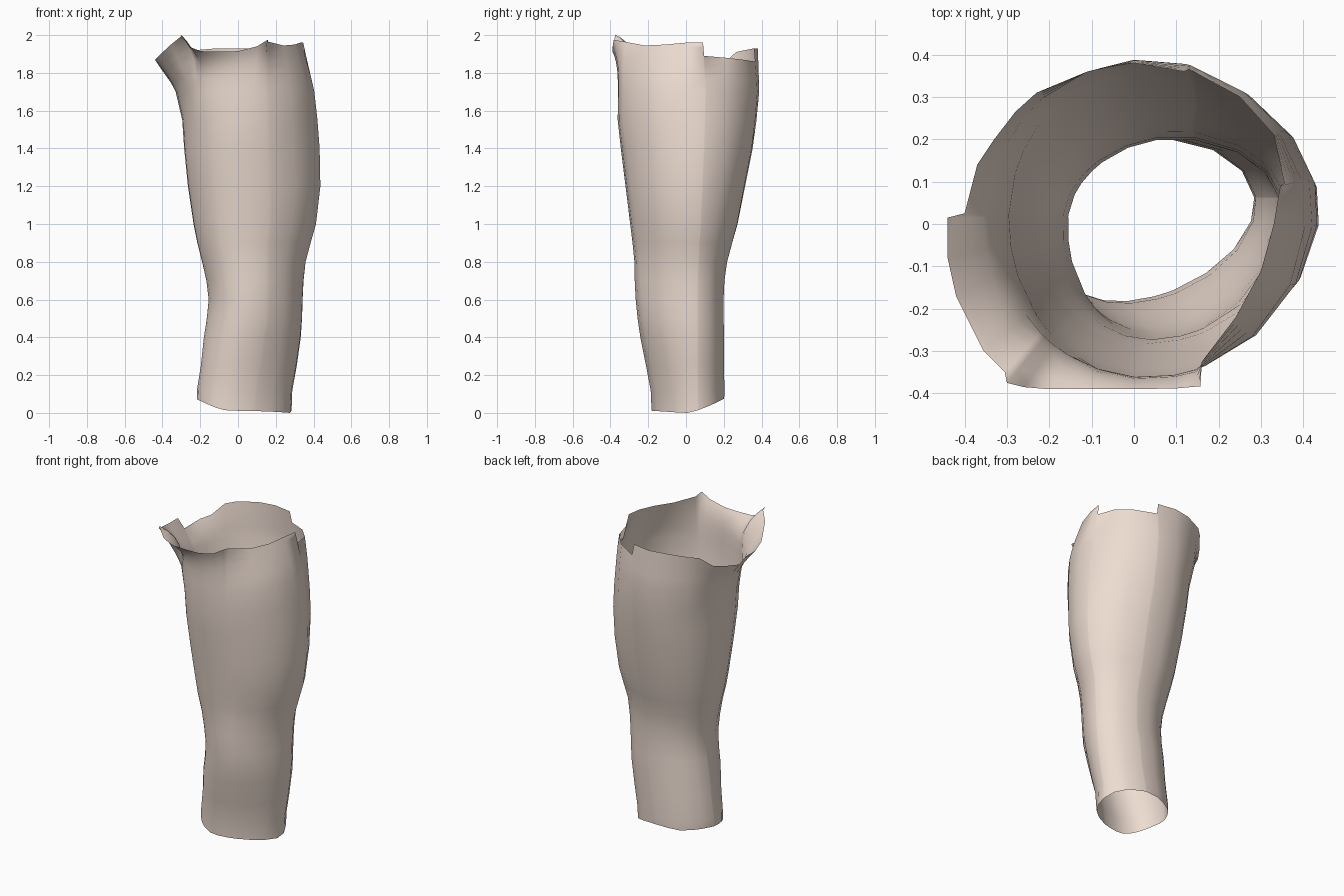
import bpy, bmesh, math

# Leg cross-sections: z, left x, right x, front y, back y, centre x, skew
RINGS = [
    (0.00, -0.215, 0.28, -0.18, 0.20, 0.00, 0.09),
    (0.12, -0.215, 0.285, -0.185, 0.203, 0.01, 0.08),
    (0.25, -0.195, 0.31, -0.21, 0.20, 0.03, 0.07),
    (0.40, -0.18, 0.332, -0.24, 0.203, 0.05, 0.06),
    (0.50, -0.165, 0.34, -0.255, 0.20, 0.07, 0.05),
    (0.60, -0.155, 0.343, -0.265, 0.20, 0.07, 0.05),
    (0.70, -0.167, 0.348, -0.27, 0.205, 0.07, 0.05),
    (0.80, -0.19, 0.36, -0.272, 0.22, 0.06, 0.04),
    (0.90, -0.215, 0.387, -0.282, 0.247, 0.05, 0.04),
    (1.00, -0.235, 0.415, -0.295, 0.275, 0.05, 0.03),
    (1.20, -0.265, 0.438, -0.32, 0.315, 0.04, 0.02),
    (1.40, -0.285, 0.434, -0.345, 0.355, 0.03, 0.02),
    (1.55, -0.295, 0.422, -0.362, 0.375, 0.03, 0.01),
    (1.70, -0.33, 0.405, -0.362, 0.389, 0.03, 0.00),
]
# Ragged top rim, counter-clockwise: x, y, z
RIM = [
    (.345, .09, 1.96), (.355, .096, 1.89), (.33, .21, 1.88), (.25, .30, 1.87),
    (.13, .365, 1.86), (.118, .36, 1.93), (0, .38, 1.93), (-.11, .36, 1.93),
    (-.23, .31, 1.92), (-.28, .265, 1.91), (-.33, .20, 1.85), (-.37, .14, 1.835),
    (-.40, .025, 1.81), (-.44, .015, 1.87), (-.44, -.08, 1.87), (-.42, -.17, 1.89),
    (-.355, -.30, 1.95), (-.305, -.35, 1.99), (-.30, -.375, 2.0), (-.26, -.385, 1.94),
    (-.20, -.39, 1.915), (-.10, -.39, 1.912), (0, -.39, 1.915), (.10, -.388, 1.94),
    (.157, -.383, 1.975), (.16, -.325, 1.965), (.24, -.22, 1.945), (.30, -.11, 1.95),
    (.33, 0, 1.96),
]
CY = 0.02


def section(ring, phi):
    z, xl, xr, yf, yb, cx, k = ring
    c, s = math.cos(phi), math.sin(phi)
    f = 1 + k * math.sin(2 * phi)
    x = cx + f * c * ((xr - cx) if c > 0 else (cx - xl))
    y = CY + f * s * ((yb - CY) if s > 0 else (CY - yf))
    return x, y, z


def angle(x, y):
    z, xl, xr, yf, yb, cx, k = RINGS[-1]
    dx, dy = x - cx, y - CY
    return math.atan2(dy / ((yb - CY) if dy > 0 else (CY - yf)),
                      dx / ((xr - cx) if dx > 0 else (cx - xl)))


phis = [angle(x, y) for x, y, z in RIM]
loops = [[section(r, p) for p in phis] for r in RINGS]

# Slanted lower opening
loops[0] = [(x, y, min(0.085, 0.004 + 0.075 * (max(0, y) / 0.2) ** 1.4
                       + 0.065 * (max(0, -x - 0.05) / 0.16) ** 1.5
                       + 0.012 * max(0, -y) / 0.18)) for x, y, z in loops[0]]

# Curl from the leg into the flared rim: late at the front, early at the side
base = loops[-1]
for t in (0.3, 0.55, 0.75, 0.9, 1.0):
    loop = []
    for (bx, by, bz), (x, y, z) in zip(base, RIM):
        p = 3.5 if y < -0.33 else 1.2
        u = t ** p
        loop.append((bx + (x - bx) * u, by + (y - by) * u, bz + (z - bz) * t))
    loops.append(loop)

# Skin the loops into an open tube
bm = bmesh.new()
rows = [[bm.verts.new(co) for co in loop] for loop in loops]
n = len(RIM)
for a, b in zip(rows, rows[1:]):
    for i in range(n):
        j = (i + 1) % n
        bm.faces.new((a[i], a[j], b[j], b[i])).smooth = True
low = min(v.co.z for v in bm.verts)
for v in rows[0]:
    v.co.z -= low
mesh = bpy.data.meshes.new("leg_shell")
bm.to_mesh(mesh)
bm.free()
leg = bpy.data.objects.new("leg_shell", mesh)
bpy.context.collection.objects.link(leg)

# Skin colour
skin = bpy.data.materials.new("skin")
skin.diffuse_color = (0.85, 0.72, 0.64, 1)
mesh.materials.append(skin)
